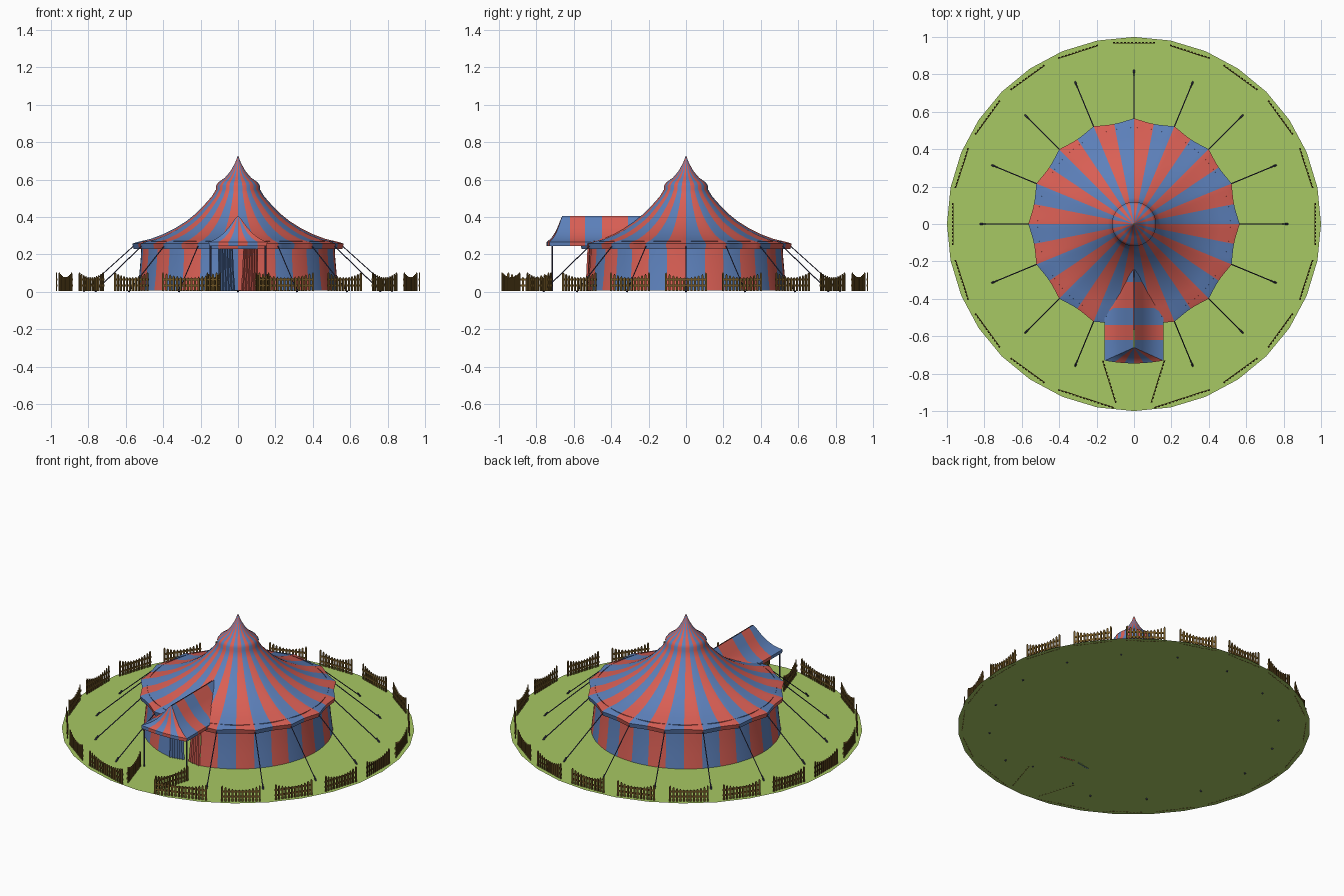
import bpy, bmesh, math
from mathutils import Vector

if "Cube" in bpy.data.objects:
    bpy.data.objects.remove(bpy.data.objects["Cube"])

def mat(name, c):
    m = bpy.data.materials.new(name)
    m.diffuse_color = (*c, 1)
    m.use_nodes = True
    m.node_tree.nodes["Principled BSDF"].inputs["Base Color"].default_value = m.diffuse_color
    return m

RED = mat("canvas_red", (0.70, 0.115, 0.09))
BLUE = mat("canvas_blue", (0.11, 0.22, 0.50))
GREEN = mat("grass_green", (0.39, 0.58, 0.125))
WOOD = mat("fence_brown", (0.16, 0.09, 0.018))
ROPE = mat("rope_slate", (0.05, 0.05, 0.11))

def make(name, verts, faces, mats, rule=None, smooth=None):
    me = bpy.data.meshes.new(name)
    me.from_pydata([tuple(v) for v in verts], [], faces)
    for m in mats:
        me.materials.append(m)
    if rule:
        for p in me.polygons:
            p.material_index = rule(p)
    ob = bpy.data.objects.new(name, me)
    bpy.context.collection.objects.link(ob)
    if smooth:
        bpy.ops.object.select_all(action='DESELECT')
        ob.select_set(True)
        bpy.context.view_layer.objects.active = ob
        bpy.ops.object.shade_smooth_by_angle(angle=math.radians(smooth))
    return ob

def grid_faces(rows, cols, closed=False):
    n = cols if closed else cols - 1
    return [(i * cols + j, (i + 1) * cols + j, (i + 1) * cols + (j + 1) % cols, i * cols + (j + 1) % cols)
            for i in range(rows - 1) for j in range(n)]

STRIPE = 2 * math.pi / 32
def radial_stripe(p):
    a = math.atan2(p.center.y, p.center.x) % (2 * math.pi)
    return 0 if int(a / STRIPE) % 2 else 1   # 0 red, 1 blue

# Grass disc
make("grass_disc", [(math.cos(i * STRIPE), math.sin(i * STRIPE), 0.006) for i in range(32)],
     [tuple(range(32))], [GREEN])

# Main roof: lathe with slightly scalloped eave
prof = [(.002, .725), (.015, .69), (.04, .645), (.07, .61), (.105, .585), (.118, .567), (.117, .548),
        (.14, .51), (.18, .465), (.23, .415), (.28, .375), (.34, .338), (.40, .308), (.47, .282),
        (.54, .266), (.565, .257), (.558, .23)]
SEG = 128
verts = []
for r, z in prof:
    for j in range(SEG):
        a = j * 2 * math.pi / SEG
        f = 1 - 0.035 * abs(math.sin(8 * a)) * (r / .565) ** 2
        verts.append((r * f * math.cos(a), r * f * math.sin(a), z))
make("main_roof", verts, grid_faces(len(prof), SEG, True), [RED, BLUE], radial_stripe, 40)

# Round wall, open at the front over two stripes
wall = [(.515, .272), (.52, .18), (.528, .09), (.538, .006)]
verts = []
NW = 121
for r, z in wall:
    for j in range(NW):
        a = -math.pi / 2 + STRIPE + j * (2 * math.pi - 2 * STRIPE) / (NW - 1)
        verts.append((r * math.cos(a), r * math.sin(a), z))
make("tent_wall", verts, grid_faces(len(wall), NW), [RED, BLUE], radial_stripe, 40)

# Pleated entrance curtains, narrower at the top
def curtain(name, side, m):
    n = 13
    verts = []
    for z, wide in ((.265, .85), (.13, .9), (.003, 1)):
        for j in range(n):
            x = side * (.105 - (.09 * wide) * j / (n - 1))
            y = -.515 - .012 * (j % 2) - .012 * (1 - z / .265) + .02 * j / n
            verts.append((x, y, z))
    make(name, verts, grid_faces(3, n), [m])
curtain("left_curtain", -1, BLUE)
curtain("right_curtain", 1, RED)

# Porch canopy: concave gable body with a hipped, fan-striped front
pp = [(.003, .405), (.02, .385), (.045, .35), (.075, .315), (.11, .288), (.14, .273), (.157, .267), (.155, .246)]
bands = [-.23, -.31, -.45, -.54, -.62]
def front_y(w):
    return -.66 - .07 * min(w / .155, 1)
for side, nm in ((-1, "left"), (1, "right")):
    verts = []
    for w, z in pp:
        back = -.23 - .27 * (w / .157)
        for y in bands + [None]:
            yy = front_y(w) if y is None else min(y, back)
            verts.append((side * w, yy, z))
    cols = len(bands) + 1
    # alternate bands, blue at the tip
    make("porch_roof_" + nm, verts, grid_faces(len(pp), cols), [RED, BLUE],
         lambda p: 1 - (p.index % (cols - 1)) % 2, 40)
verts = []
NF = 13
for w, z in pp:
    for j in range(NF):
        s = -1 + 2 * j / (NF - 1)
        verts.append((s * w, front_y(w) - .015 * (1 - s * s) * (w / .155), z))
make("porch_roof_front", verts, grid_faces(len(pp), NF), [RED, BLUE],
     lambda p: 1 - ((p.index % (NF - 1)) // 2) % 2, 40)

# Rods: ropes, pegs and posts
def rods(name, segs, rad, m, sides=6):
    verts, faces = [], []
    for a, b in segs:
        a, b = Vector(a), Vector(b)
        q = (b - a).to_track_quat('Z', 'Y')
        o = len(verts)
        for c in (a, b):
            for k in range(sides):
                t = 2 * math.pi * k / sides
                verts.append(c + q @ Vector((rad * math.cos(t), rad * math.sin(t), 0)))
        faces += [(o + k, o + (k + 1) % sides, o + sides + (k + 1) % sides, o + sides + k) for k in range(sides)]
        faces += [tuple(o + k for k in reversed(range(sides))), tuple(o + sides + k for k in range(sides))]
    make(name, verts, faces, [m])

angles = [k * math.pi / 8 for k in range(16) if k != 12]
def polar(a, r, z):
    return (r * math.cos(a), r * math.sin(a), z)
rods("guy_ropes", [(polar(a, .558, .245), polar(a, .81, .018)) for a in angles], .003, ROPE)
rods("rope_pegs", [(polar(a, .805, .03), polar(a, .825, 0)) for a in angles], .005, ROPE)
rods("porch_posts", [((s * .147, -.716, .003), (s * .147, -.716, .262)) for s in (-1, 1)], .005, ROPE)

# Picket fence panels between two ground points, dipping in the middle
def fence(name, a, b, pickets=12):
    a, b = Vector((*a, 0)), Vector((*b, 0))
    d = (b - a).normalized()
    n = Vector((-d.y, d.x, 0))
    L = (b - a).length
    verts, faces = [], []
    def prism(outline, off, th):
        o, k = len(verts), len(outline)
        for t in (-th / 2, th / 2):
            for u, z in outline:
                verts.append(a + d * u + n * (off + t) + Vector((0, 0, z)))
        faces.append(tuple(o + i for i in range(k)))
        faces.append(tuple(o + k + i for i in reversed(range(k))))
        faces.extend((o + i, o + k + i, o + k + (i + 1) % k, o + (i + 1) % k) for i in range(k))
    h = .0055
    for i in range(pickets):
        s = i / (pickets - 1)
        u = h + s * (L - 2 * h)
        top = .078 + .026 * (2 * s - 1) ** 2
        prism([(u - h, .005), (u + h, .005), (u + h, top - .008), (u, top), (u - h, top - .008)], 0, .005)
    for z in (.028, .06):
        prism([(0, z), (L, z), (L, z + .011), (0, z + .011)], .004, .004)
    make(name, verts, faces, [WOOD])

for k in range(20):
    if k == 15:
        continue                      # front gap
    a = k * math.pi / 10
    half_l, half_r = .112, .112
    if k == 14:
        half_r = .2
    if k == 16:
        half_l = .2
    c, t = Vector((.97 * math.cos(a), .97 * math.sin(a))), Vector((-math.sin(a), math.cos(a)))
    p, q = c - t * half_l, c + t * half_r
    fence("fence_panel_%02d" % k, p, q, 12 if half_l == half_r else 16)
for s, nm in ((-1, "left"), (1, "right")):
    fence("entrance_fence_" + nm, (s * .095, -.955), (s * .165, -.73))
